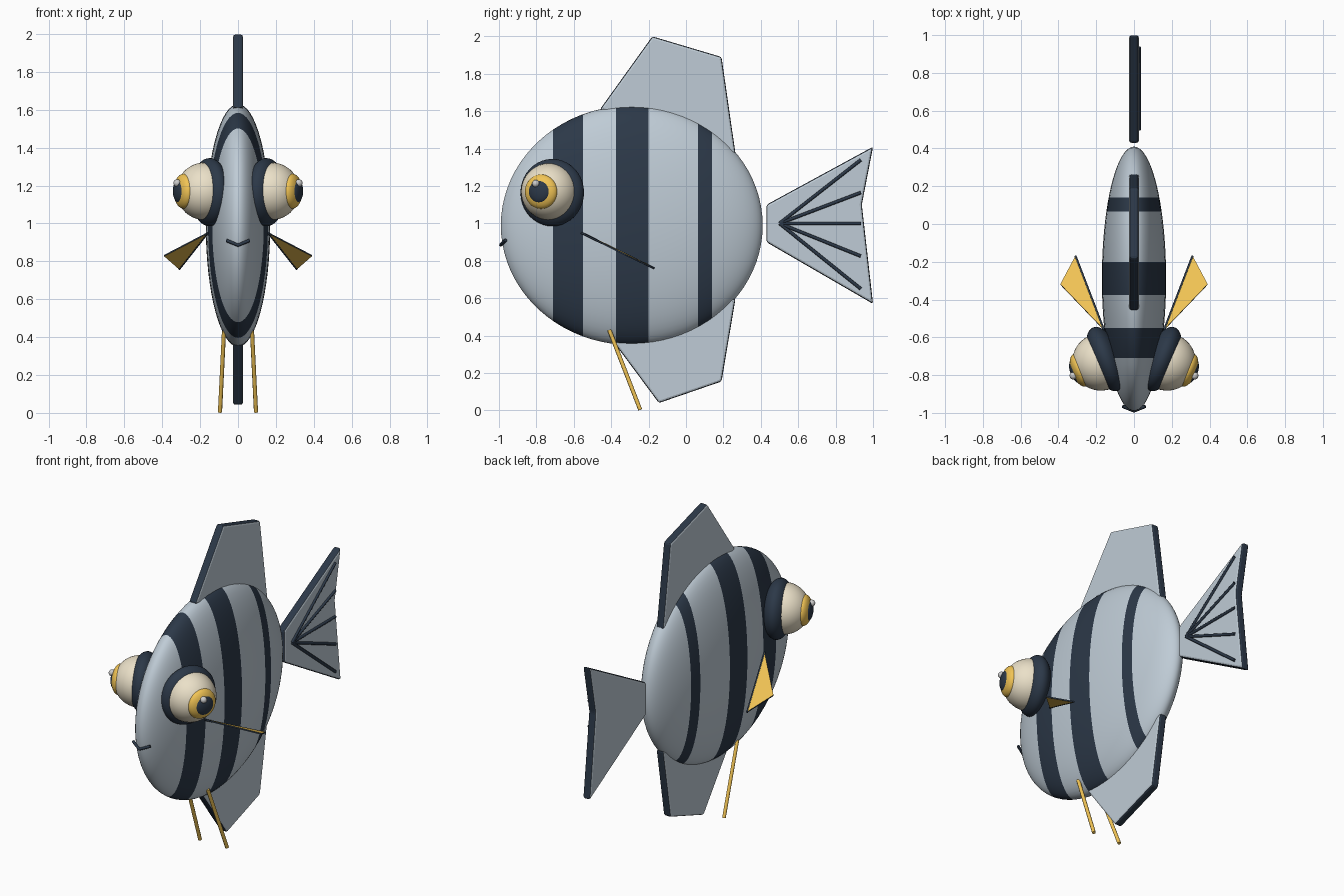
import bpy, bmesh
from math import radians
from mathutils import Vector, Matrix

if "Cube" in bpy.data.objects:
    bpy.data.objects.remove(bpy.data.objects["Cube"])


def material(name, rgb):
    m = bpy.data.materials.new(name)
    m.diffuse_color = (*rgb, 1)
    m.use_nodes = True
    m.node_tree.nodes["Principled BSDF"].inputs["Base Color"].default_value = m.diffuse_color
    return m


SILVER = material("silver", (0.52, 0.60, 0.67))
NAVY = material("navy", (0.025, 0.04, 0.065))
GOLD = material("gold", (0.88, 0.55, 0.09))
CREAM = material("cream", (0.83, 0.75, 0.58))
WHITE = material("white", (0.95, 0.95, 0.95))


def finish(name, bm, *mats, smooth=True):
    me = bpy.data.meshes.new(name)
    bm.normal_update()
    for f in bm.faces:
        f.smooth = smooth
    bm.to_mesh(me)
    bm.free()
    for m in mats:
        me.materials.append(m)
    ob = bpy.data.objects.new(name, me)
    bpy.context.collection.objects.link(ob)
    return ob


def ellipsoid_bm(center, axis, radius, depth, seg=40, rings=24):
    """Round ellipsoid whose poles lie on the given axis."""
    bm = bmesh.new()
    rot = axis.to_track_quat('Z', 'Y').to_matrix().to_4x4()
    mat = Matrix.Translation(center) @ rot @ Matrix.Diagonal((radius, radius, depth, 1))
    bmesh.ops.create_uvsphere(bm, u_segments=seg, v_segments=rings, radius=1, matrix=mat)
    return bm


def fin(name, points, thick, bevel, cap_mat):
    """Flat slab from an outline: coloured sides, navy rim."""
    bm = bmesh.new()
    face = bm.faces.new([bm.verts.new(Vector(p) - thick / 2) for p in points])
    ext = bmesh.ops.extrude_face_region(bm, geom=[face])
    bmesh.ops.translate(bm, vec=thick, verts=[v for v in ext["geom"] if isinstance(v, bmesh.types.BMVert)])
    bmesh.ops.recalc_face_normals(bm, faces=bm.faces[:])
    if bevel:
        bmesh.ops.bevel(bm, geom=bm.edges[:], offset=bevel, segments=2, profile=0.5, affect='EDGES')
    bm.normal_update()
    n = thick.normalized()
    for f in bm.faces:
        f.material_index = 0 if abs(f.normal.dot(n)) > 0.6 else 1
    return finish(name, bm, cap_mat, NAVY, smooth=False)


def rod(name, points, radius, mat):
    cu = bpy.data.curves.new(name, 'CURVE')
    cu.dimensions = '3D'
    cu.bevel_depth = radius
    cu.bevel_resolution = 2
    cu.use_fill_caps = True
    sp = cu.splines.new('POLY')
    sp.points.add(len(points) - 1)
    for p, co in zip(sp.points, points):
        p.co = (*co, 1)
    cu.materials.append(mat)
    ob = bpy.data.objects.new(name, cu)
    bpy.context.collection.objects.link(ob)
    return ob


# Body: flattened ellipsoid, cut at the stripe borders
stripes = [(-0.71, -0.55), (-0.375, -0.2), (0.065, 0.14)]
bm = bmesh.new()
bmesh.ops.create_uvsphere(
    bm, u_segments=64, v_segments=40, radius=1,
    matrix=Matrix.Translation((0, -0.29, 0.99)) @ Matrix.Diagonal((0.17, 0.7, 0.64, 1)) @ Matrix.Rotation(radians(90), 4, 'X'))
for y in [y for s in stripes for y in s]:
    bmesh.ops.bisect_plane(bm, geom=bm.verts[:] + bm.edges[:] + bm.faces[:], dist=1e-5,
                           plane_co=(0, y, 0), plane_no=(0, 1, 0))
for f in bm.faces:
    y = f.calc_center_median().y
    f.material_index = int(any(a < y < b for a, b in stripes))
finish("body", bm, SILVER, NAVY)

# Dorsal, anal and tail fins
outlines = {
    "dorsal_fin": [(-0.46, 1.61), (-0.18, 2.0), (0.19, 1.89), (0.265, 1.37)],
    "anal_fin": [(-0.39, 0.37), (-0.145, 0.04), (0.19, 0.155), (0.265, 0.60)],
    "tail_fin": [(0.43, 1.10), (1.0, 1.41), (0.94, 1.10), (1.0, 0.57), (0.43, 0.90)],
}
for name, pts in outlines.items():
    fin(name, [(0, y, z) for y, z in pts], Vector((0.052, 0, 0)), 0.012, SILVER)

# Tail rays, on the right face only
for i, z in enumerate((1.34, 1.165, 1.0, 0.825, 0.65)):
    rod(f"tail_ray_{i + 1}", [(0.028, 0.5, 1.0), (0.028, 0.935, z)], 0.009, NAVY)

# Mouth
rod("mouth", [(-0.06, -0.965, 0.91), (0, -0.99, 0.885), (0.06, -0.965, 0.91)], 0.009, NAVY)

for s, side in ((1, "right"), (-1, "left")):
    # Eye: socket, ball, iris, pupil and glint along a tilted axis
    axis = Vector((0.93 * s, -0.37, 0)).normalized()
    ball = Vector((0.175 * s, -0.73, 1.17))
    parts = [
        ("eye_socket", Vector((0.15 * s, -0.715, 1.165)), 0.18, 0.085, NAVY),
        ("eyeball", ball, 0.152, 0.152, CREAM),
        ("iris", ball + axis * 0.12, 0.092, 0.045, GOLD),
        ("pupil", ball + axis * 0.148, 0.06, 0.024, NAVY),
        ("eye_glint", ball + axis * 0.157 + Vector((0, -0.015, 0.043)), 0.02, 0.02, WHITE),
    ]
    for name, c, r, depth, mat in parts:
        finish(f"{side}_{name}", ellipsoid_bm(c, axis, r, depth), mat)

    # Pectoral fin with a dark inner edge
    a, b, c = [Vector((x * s, y, z)) for x, y, z in
               ((0.16, -0.56, 0.95), (0.31, -0.17, 0.76), (0.39, -0.32, 0.83))]
    fin(f"{side}_pectoral_fin", [a, b, c], (b - a).cross(c - a).normalized() * 0.008, 0, GOLD)
    rod(f"{side}_pectoral_edge", [a, b], 0.006, NAVY)

    # Pelvic feeler
    rod(f"{side}_pelvic_fin", [(0.074 * s, -0.41, 0.43), (0.095 * s, -0.245, 0.004)], 0.011, GOLD)
